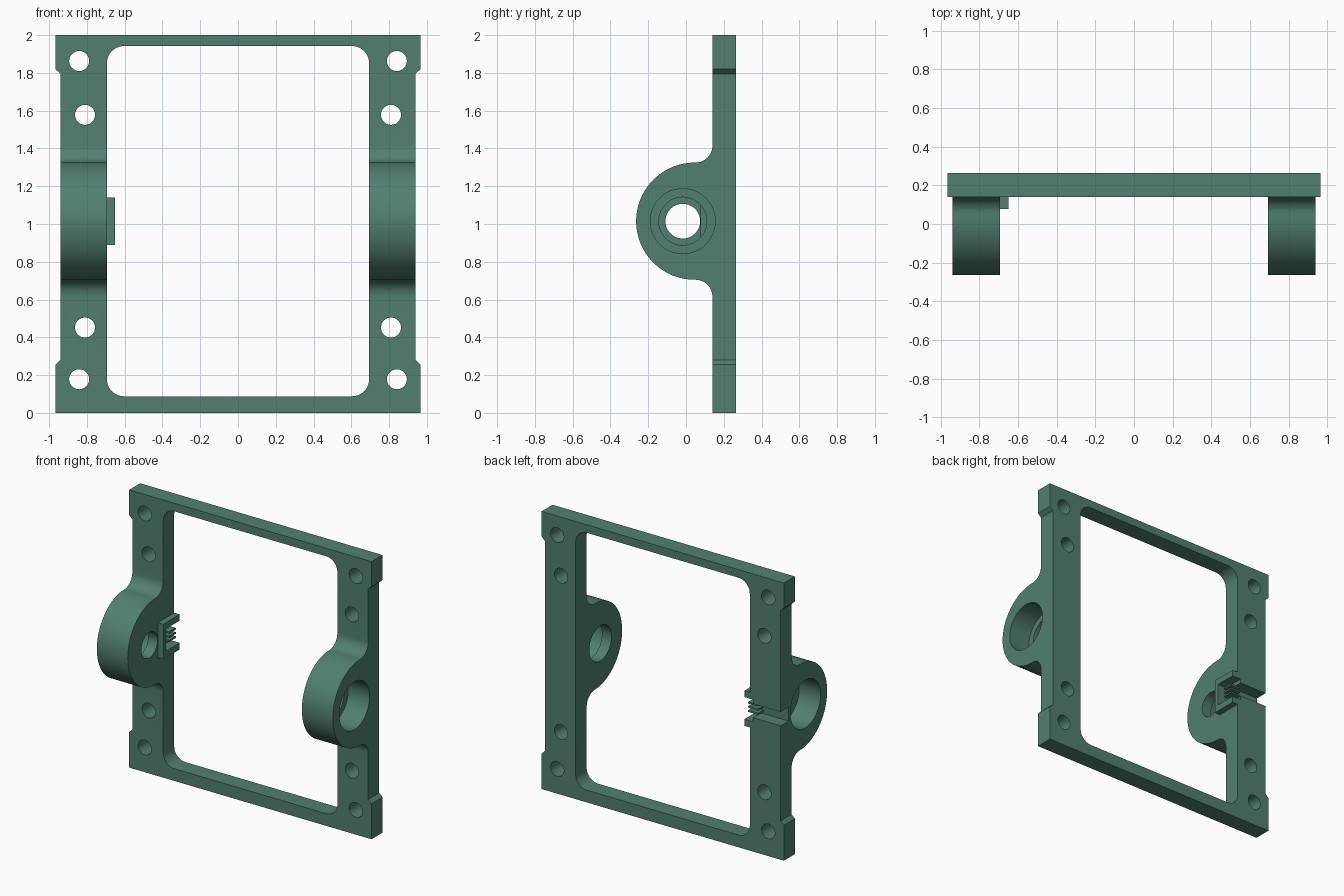
import bpy, bmesh, math

if "Cube" in bpy.data.objects:
    bpy.data.objects.remove(bpy.data.objects["Cube"])

green = bpy.data.materials.new("dark sea green")
green.diffuse_color = (0.082, 0.216, 0.165, 1)
green.use_nodes = True
green.node_tree.nodes["Principled BSDF"].inputs["Base Color"].default_value = green.diffuse_color


def prism(name, pts, axis, a, b):
    """Extrude a closed profile along x (points are y,z) or y (points are x,z)."""
    bm = bmesh.new()
    place = (lambda p, t: (t, p[0], p[1])) if axis == 'x' else (lambda p, t: (p[0], t, p[1]))
    lo = [bm.verts.new(place(p, a)) for p in pts]
    hi = [bm.verts.new(place(p, b)) for p in pts]
    bm.faces.new(lo)
    bm.faces.new(hi[::-1])
    n = len(pts)
    for i in range(n):
        j = (i + 1) % n
        bm.faces.new((lo[i], hi[i], hi[j], lo[j]))
    bmesh.ops.recalc_face_normals(bm, faces=bm.faces)
    me = bpy.data.meshes.new(name)
    bm.to_mesh(me)
    bm.free()
    me.materials.append(green)
    ob = bpy.data.objects.new(name, me)
    bpy.context.collection.objects.link(ob)
    return ob


def arc(cu, cv, r, start, end, n):
    return [(cu + r * math.cos(math.radians(start + (end - start) * i / n)),
             cv + r * math.sin(math.radians(start + (end - start) * i / n))) for i in range(n + 1)]


def circle(cu, cv, r, n=48):
    return arc(cu, cv, r, 0, 360, n)[:-1]


def rect(u0, u1, v0, v1):
    return [(u0, v0), (u1, v0), (u1, v1), (u0, v1)]


def combine(ob, other, op):
    """Apply a boolean and remove the tool object."""
    m = ob.modifiers.new(op.lower(), 'BOOLEAN')
    m.object, m.operation, m.solver = other, op, 'EXACT'
    bpy.context.view_layer.objects.active = ob
    bpy.ops.object.modifier_apply(modifier=m.name)
    bpy.data.objects.remove(other)


FRONT, BACK = 0.14, 0.265
W, SIDE, INNER = 0.966, 0.94, 0.694
AXIS_Y, AXIS_Z = -0.017, 1.015

# Rectangular frame with recessed sides and chamfered corner pads
half = [(W, 0), (W, 0.255), (SIDE, 0.28), (SIDE, 1.795), (W, 1.82), (W, 2)]
frame = prism("bearing_frame", half + [(-x, z) for x, z in reversed(half)], 'y', FRONT, BACK)

# Rounded window
r, z0, z1 = 0.09, 0.088, 1.942
window = (arc(INNER - r, z1 - r, r, 0, 90, 10) + arc(-INNER + r, z1 - r, r, 90, 180, 10)
          + arc(-INNER + r, z0 + r, r, 180, 270, 10) + arc(INNER - r, z0 + r, r, 270, 360, 10))
combine(frame, prism("window_cutter", window, 'y', 0, 0.4), 'DIFFERENCE')

# Bearing lugs: half-round nose blended into the frame by fillets
lug = (arc(0.05, AXIS_Z + 0.40, 0.09, 0, -90, 10)
       + arc(0.046, AXIS_Z, 0.31, 90, 270, 48)
       + arc(0.05, AXIS_Z - 0.40, 0.09, 90, 0, 10)
       + [(0.2, AXIS_Z - 0.40), (0.2, AXIS_Z + 0.40)])
for s in (-1, 1):
    combine(frame, prism("lug", lug, 'x', s * INNER, s * SIDE), 'UNION')

# Belt clip block beside the left lug
combine(frame, prism("clip_block", rect(0.078, BACK, 0.888, 1.14), 'x', -0.75, -0.65), 'UNION')

# Bearing seats from outside, with a smaller bore through each lug
for s, bore in ((-1, 0.092), (1, 0.127)):
    combine(frame, prism("seat_cutter", circle(AXIS_Y, AXIS_Z, 0.172), 'x', s * 0.77, s * 1.1), 'DIFFERENCE')
    combine(frame, prism("bore_cutter", circle(AXIS_Y, AXIS_Z, bore), 'x', s * 0.6, s * 0.9), 'DIFFERENCE')

# Mounting holes
for s in (-1, 1):
    for x, z in ((0.841, 1.863), (0.81, 1.578), (0.81, 0.452), (0.841, 0.178)):
        combine(frame, prism("hole_cutter", circle(s * x, z, 0.053, 32), 'y', 0, 0.4), 'DIFFERENCE')

# Belt channel across the back of the left rail, wider inside the clip
combine(frame, prism("channel_cutter", rect(0.175, 0.4, 0.965, 1.065), 'x', -1.1, -0.6), 'DIFFERENCE')
combine(frame, prism("clip_cutter", rect(0.11, 0.4, 0.935, 1.095), 'x', -0.72, -0.6), 'DIFFERENCE')

# Thin teeth inside the clip
for i, z in enumerate((0.985, 1.015, 1.045)):
    prism("clip_tooth_%d" % (i + 1), rect(0.16, 0.235, z - 0.006, z + 0.006), 'x', -0.74, -0.66)

# Smooth the curved walls, keep edges sharp
for ob in bpy.data.objects:
    ob.select_set(ob == frame)
bpy.context.view_layer.objects.active = frame
bpy.ops.object.shade_smooth_by_angle(angle=math.radians(25))
